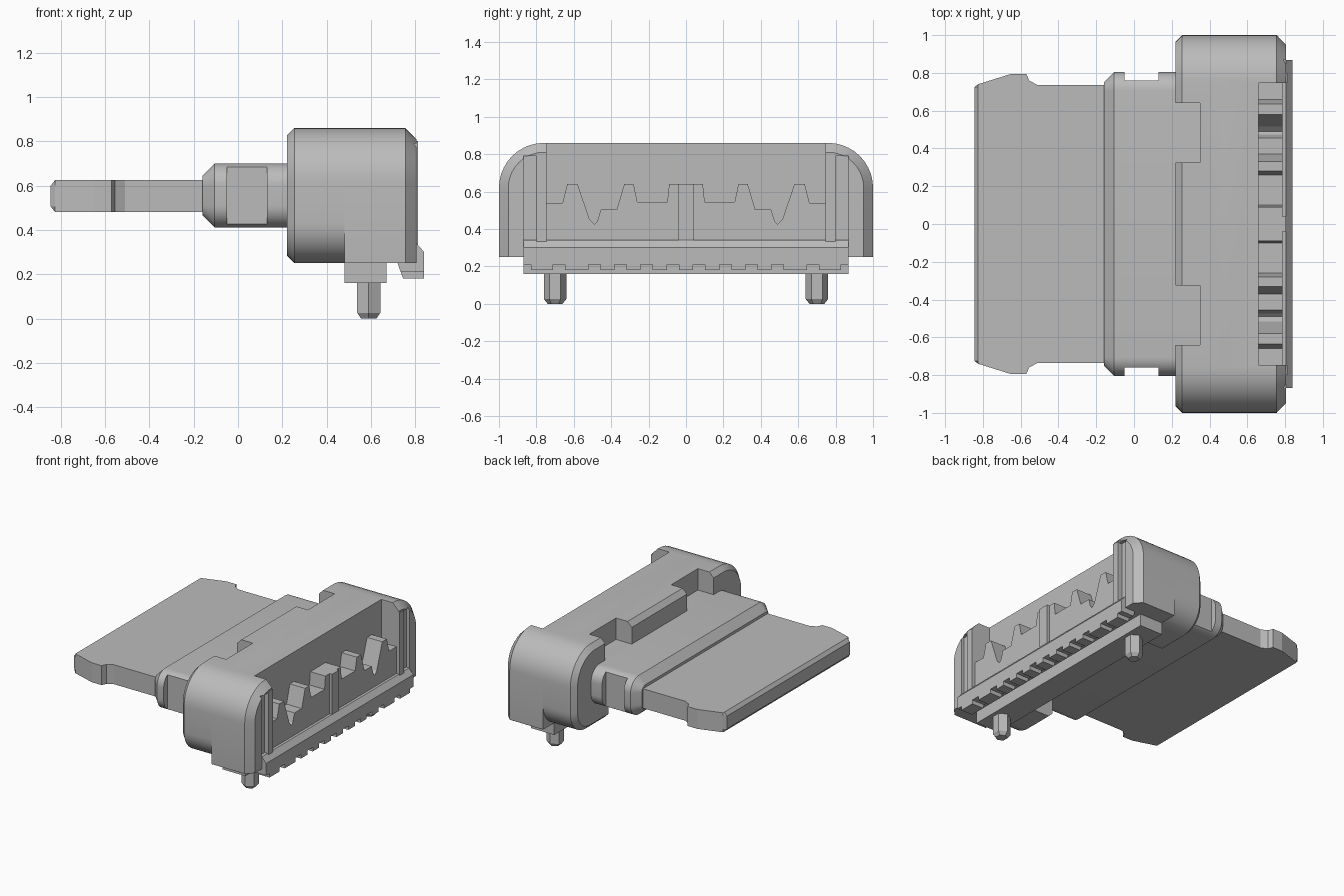
import bpy, bmesh, math

cube = bpy.data.objects.get("Cube")
if cube:
    bpy.data.objects.remove(cube, do_unlink=True)

grey = bpy.data.materials.new("plain grey")
grey.use_nodes = True
shade = (0.5, 0.5, 0.5, 1)
grey.diffuse_color = shade
grey.node_tree.nodes["Principled BSDF"].inputs["Base Color"].default_value = shade


def loft(name, rings):
    """Skin a closed solid through matching rings of points."""
    bm = bmesh.new()
    loops = [[bm.verts.new(p) for p in ring] for ring in rings]
    n = len(loops[0])
    for a, b in zip(loops, loops[1:]):
        for i in range(n):
            j = (i + 1) % n
            bm.faces.new((a[i], a[j], b[j], b[i]))
    bm.faces.new(loops[0])
    bm.faces.new(loops[-1])
    bmesh.ops.recalc_face_normals(bm, faces=bm.faces)
    mesh = bpy.data.meshes.new(name)
    bm.to_mesh(mesh)
    bm.free()
    mesh.materials.append(grey)
    ob = bpy.data.objects.new(name, mesh)
    bpy.context.collection.objects.link(ob)
    return ob


def box(name, x0, x1, y0, y1, z0, z1):
    ring = [(x0, y0), (x1, y0), (x1, y1), (x0, y1)]
    return loft(name, [[(x, y, z) for x, y in ring] for z in (z0, z1)])


def rounded(x, half, z0, z1, top, bottom, inset=0, lift=0):
    """Rounded rectangle across y and z at a given x."""
    half, z1, z0 = half - inset, z1 - inset, z0 + lift
    top = max(top - inset, 0.001)
    bottom = max(bottom - lift, 0.001)
    corners = [(half - top, z1 - top, top, 0), (top - half, z1 - top, top, 1),
               (bottom - half, z0 + bottom, bottom, 2), (half - bottom, z0 + bottom, bottom, 3)]
    ring = []
    for cy, cz, r, q in corners:
        for k in range(11):
            a = (q + k / 10) * math.pi / 2
            ring.append((x, cy + r * math.cos(a), cz + r * math.sin(a)))
    return ring


def activate(ob):
    bpy.ops.object.select_all(action='DESELECT')
    ob.select_set(True)
    bpy.context.view_layer.objects.active = ob


def cut(ob, *boxes):
    for b in boxes:
        cutter = box("cutter", *b)
        mod = ob.modifiers.new("cut", 'BOOLEAN')
        mod.operation = 'DIFFERENCE'
        mod.solver = 'EXACT'
        mod.object = cutter
        activate(ob)
        bpy.ops.object.modifier_apply(modifier=mod.name)
        bpy.data.objects.remove(cutter, do_unlink=True)


def smooth(ob):
    activate(ob)
    bpy.ops.object.shade_smooth_by_angle(angle=math.radians(25))


def both(y0, y1):
    return [(y0, y1), (-y1, -y0)]


# Flat tongue with flared tip
side = [(-0.845, 0.725), (-0.825, 0.74), (-0.65, 0.795), (-0.57, 0.795),
        (-0.555, 0.76), (-0.51, 0.735), (0.0, 0.735)]
outline = side + [(x, -y) for x, y in reversed(side)]
rings = []
for z, inset in ((0.48, 0.02), (0.505, 0), (0.60, 0), (0.625, 0.02)):
    rings.append([(max(x, inset - 0.845), y, z) for x, y in outline])
loft("tongue", rings)

# Collar with chamfered mouth and side notches
collar = loft("collar", [rounded(x, 0.805, 0.41, 0.70, 0.1, 0.1, d, d)
                         for x, d in ((-0.16, 0.055), (-0.105, 0), (0.4, 0))])
cut(collar, *[(-0.05, 0.13, a, b, 0.3, 0.8) for a, b in both(0.76, 0.9)])
smooth(collar)

# Rear half of the housing, round on all corners
rear = loft("housing_rear", [rounded(x, 1, 0.25, 0.86, 0.24, 0.18, d, d)
                             for x, d in ((0.22, 0.035), (0.255, 0), (0.48, 0))])
cut(rear, *[(0.1, 0.35, a, b, 0.70, 1) for a, b in both(0.325, 0.64)],
    (0.1, 0.6, -0.6, 0.6, 0.1, 0.41), (0.35, 0.47, -0.29, 0.29, 0.3, 0.5))
smooth(rear)

# Front half of the housing, square at the bottom, open between the ends
front = loft("housing_front", [rounded(x, 1, 0.25, 0.86, 0.24, 0.001, d)
                               for x, d in ((0.48, 0), (0.755, 0), (0.805, 0.05))])
cut(front, (0.66, 1, -0.747, 0.747, 0.34, 1),
    *[(0.78, 1, a, b, 0.34, 0.79) for a, b in both(0.80, 0.87)])
smooth(front)

# Stepped comb plate inside the opening
half = [(0.09, 0.64), (0.10, 0.545), (0.26, 0.545), (0.28, 0.64), (0.33, 0.64),
        (0.37, 0.505), (0.455, 0.505), (0.475, 0.44), (0.49, 0.425), (0.515, 0.45),
        (0.58, 0.64), (0.635, 0.64), (0.66, 0.54), (0.747, 0.54)]
comb = [(-0.747, 0.33)] + [(-y, z) for y, z in reversed(half)] + half + [(0.747, 0.33)]
loft("comb_plate", [[(x, y, z) for y, z in comb] for x in (0.655, 0.785)])
box("centre_key", 0.7, 0.805, -0.04, 0.04, 0.33, 0.64)

# Lower lip with a row of notches
lip_side = [(0.72, 0.25), (0.745, 0.18), (0.84, 0.18), (0.84, 0.30), (0.805, 0.34), (0.72, 0.34)]
lip = loft("lower_lip", [[(x, y, z) for x, z in lip_side] for y in (-0.868, 0.868)])
for c in (0.07, 0.21, 0.35, 0.49, 0.68, 0.86):
    cut(lip, *[(0.7, 0.9, a, b, 0.1, 0.21) for a, b in both(c - 0.032, c + 0.032)])

# Base rail under the housing
box("base_rail", 0.48, 0.67, -0.868, 0.868, 0.16, 0.26)

# Guide ribs and locating pegs at both ends
for name, s in (("left", 1), ("right", -1)):
    a, b = sorted((s * 0.747, s * 0.80))
    box(name + "_guide_rib", 0.74, 0.812, a, b, 0.33, 0.80)
    rings = []
    for z, r in ((0, 0.04), (0.025, 0.06), (0.18, 0.06)):
        rings.append([(0.59 + r * math.sin(k * math.pi / 3),
                       s * 0.70 + r * math.cos(k * math.pi / 3), z) for k in range(6)])
    loft(name + "_peg", rings)
